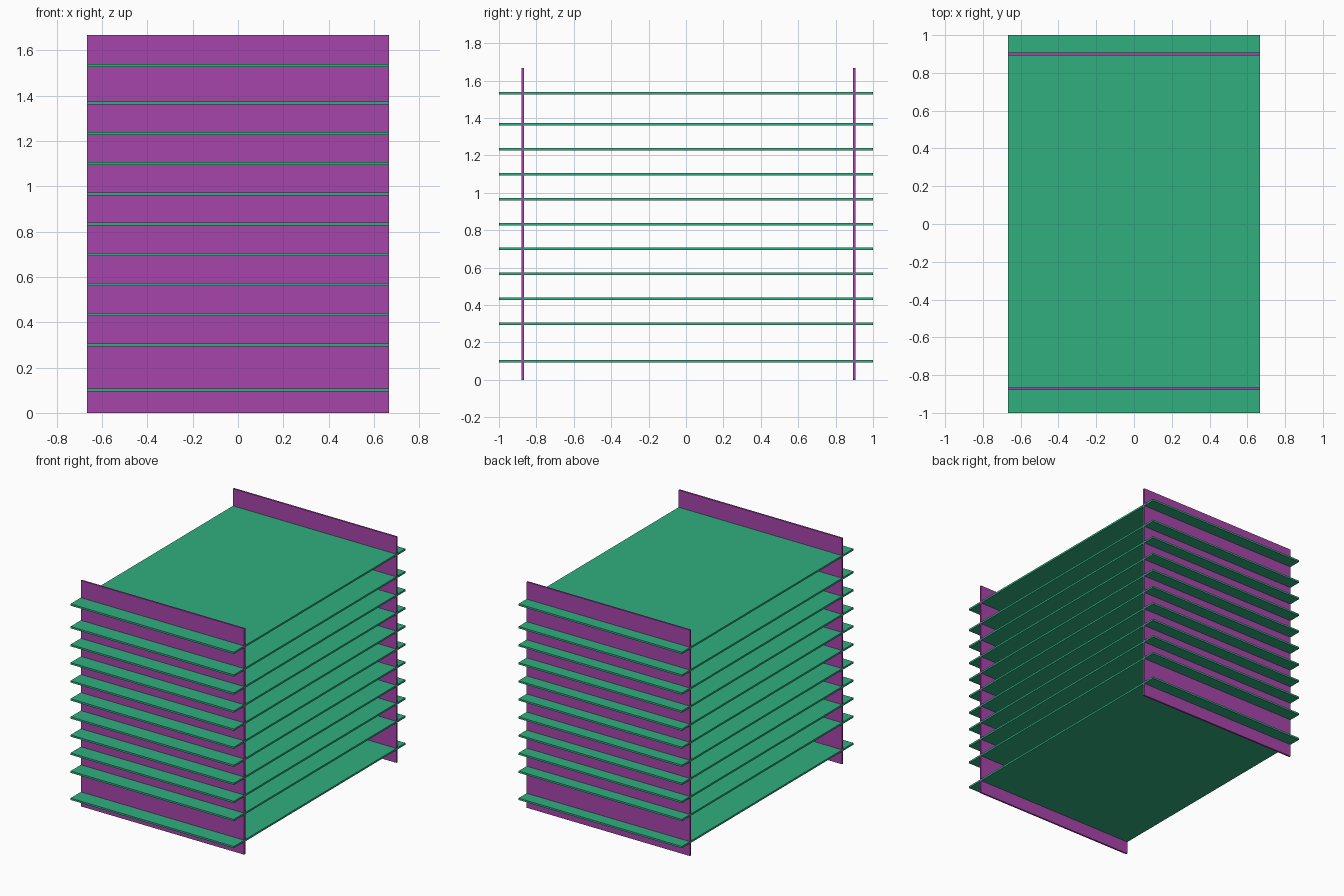
import bpy

if "Cube" in bpy.data.objects:
    bpy.data.objects.remove(bpy.data.objects["Cube"])

W, T = 1.3333, 0.0133  # common width and sheet thickness


def material(name, color):
    m = bpy.data.materials.new(name)
    m.diffuse_color = color
    m.use_nodes = True
    m.node_tree.nodes["Principled BSDF"].inputs["Base Color"].default_value = m.diffuse_color
    return m


def box(name, center, size, mat):
    bpy.ops.mesh.primitive_cube_add(size=1, location=center)
    ob = bpy.context.object
    ob.name = ob.data.name = name
    ob.scale = size
    bpy.ops.object.transform_apply(location=False, rotation=False, scale=True)
    ob.data.materials.append(mat)
    return ob


green = material("shelf_green", (0.03, 0.43, 0.21, 1))
purple = material("panel_purple", (0.39, 0.06, 0.40, 1))

# Upright end panels
for name, y in (("front_panel", -0.8733), ("back_panel", 0.9)):
    box(name, (0, y, 0.8333), (W, T, 1.6667), purple)

# Shelves: bottom, nine evenly spaced, top
heights = [0.1] + [0.3 + i * 0.1333 for i in range(9)] + [1.5333]
for i, z in enumerate(heights):
    box(f"shelf_{i + 1}", (0, 0, z), (W, 2.0, T), green)
